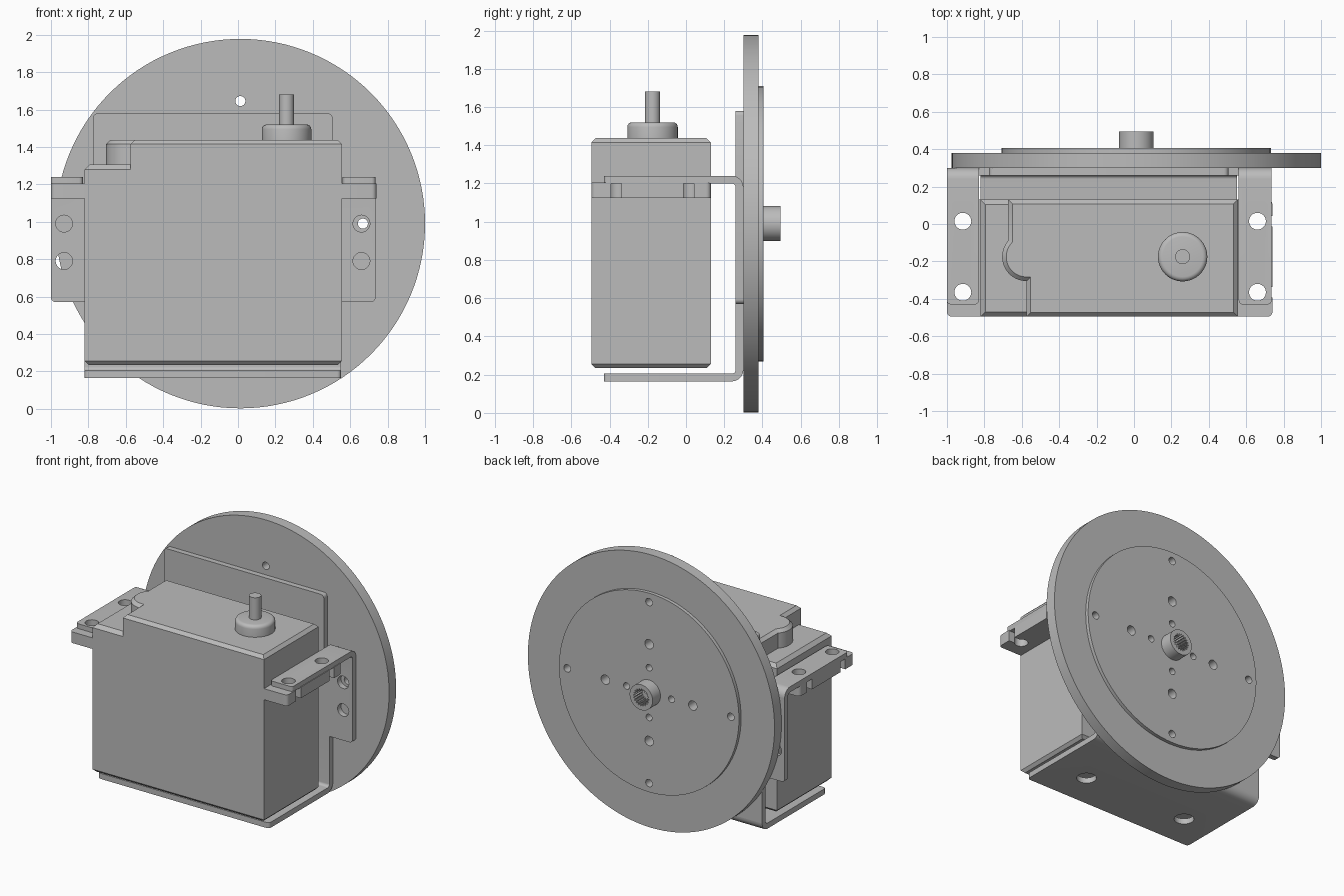
import bpy, bmesh
from math import sin, cos, pi

cube = bpy.data.objects.get("Cube")
if cube:
    bpy.data.objects.remove(cube, do_unlink=True)

grey = bpy.data.materials.new("plain grey")
grey.use_nodes = True
colour = (0.5, 0.5, 0.5, 1)
grey.diffuse_color = colour
grey.node_tree.nodes["Principled BSDF"].inputs["Base Color"].default_value = colour

PLACE = {"x": lambda a, b, h: (h, a, b),
         "y": lambda a, b, h: (a, h, b),
         "z": lambda a, b, h: (a, b, h)}


def arc(cx, cy, r, start, end, n):
    return [(cx + r * cos(start + (end - start) * i / n),
             cy + r * sin(start + (end - start) * i / n)) for i in range(n + 1)]


def circle(cx, cy, r, n=32):
    return arc(cx, cy, r, 0, 2 * pi, n)[:-1]


def rect(a0, a1, b0, b1):
    return [(a0, b0), (a1, b0), (a1, b1), (a0, b1)]


def prism(name, outline, axis, lo, hi, rounded=(), radius=0.025):
    """Extrude a flat outline along an axis, rounding the listed corners."""
    bm = bmesh.new()
    verts = [bm.verts.new(PLACE[axis](a, b, lo)) for a, b in outline]
    bm.faces.new(verts)
    if rounded:
        bmesh.ops.bevel(bm, geom=[verts[i] for i in rounded], offset=radius,
                        segments=5, profile=0.5, affect="VERTICES")
    new = bmesh.ops.extrude_face_region(bm, geom=bm.faces[:])["geom"]
    bmesh.ops.translate(bm, vec=PLACE[axis](0, 0, hi - lo),
                        verts=[v for v in new if isinstance(v, bmesh.types.BMVert)])
    bmesh.ops.recalc_face_normals(bm, faces=bm.faces[:])
    mesh = bpy.data.meshes.new(name)
    bm.to_mesh(mesh)
    bm.free()
    mesh.materials.append(grey)
    obj = bpy.data.objects.new(name, mesh)
    bpy.context.collection.objects.link(obj)
    return obj


def bevel_edges(obj, rule, width, segments=1):
    bm = bmesh.new()
    bm.from_mesh(obj.data)
    edges = [e for e in bm.edges if rule(e.verts[0].co, e.verts[1].co)]
    bmesh.ops.bevel(bm, geom=edges, offset=width, segments=segments,
                    profile=0.5, affect="EDGES")
    bm.to_mesh(obj.data)
    bm.free()
    return obj


def chamfer(obj, axis, level, width, segments=1):
    i = "xyz".index(axis)
    return bevel_edges(obj, lambda p, q: abs(p[i] - level) < 1e-4
                       and abs(q[i] - level) < 1e-4, width, segments)


def combine(obj, others, operation):
    """Apply a boolean with each helper, then discard the helper."""
    for other in others:
        other.hide_render = True
        mod = obj.modifiers.new("shape", "BOOLEAN")
        mod.operation, mod.solver, mod.object = operation, "EXACT", other
        bpy.context.view_layer.objects.active = obj
        bpy.ops.object.modifier_apply(modifier=mod.name)
        bpy.data.objects.remove(other, do_unlink=True)


LEFT, RIGHT = -0.82, 0.555          # motor case sides
FRONT, BACK = -0.495, 0.13
SX, SY = 0.26, -0.175               # output shaft
BX = -0.575                         # round boss on the case top
TAB_X, TAB_Y = (-0.915, 0.66), (0.015, -0.365)

# Motor case with a stepped top and round boss
case = prism("motor_case", rect(LEFT, RIGHT, FRONT, BACK), "z", 0.235, 1.305)
chamfer(case, "z", 1.305, 0.025)
chamfer(case, "z", 0.235, 0.02)
boss = arc(BX, SY, 0.13, 0.77 * pi, 1.5 * pi, 20)
lid = prism("lid", [(RIGHT, FRONT), (RIGHT, BACK), (boss[0][0], BACK)] + boss
            + [(BX, FRONT)], "z", 1.2, 1.437)
chamfer(lid, "z", 1.437, 0.022)
combine(case, [lid], "UNION")

# Mounting tabs with open slots
tabs = []
for side, hx, x0, x1 in (("right", TAB_X[0], -1, LEFT), ("left", TAB_X[1], RIGHT, 0.74)):
    outer = (0, 3) if x0 == -1 else (1, 2)
    tab = prism(side + "_motor_tab", rect(x0, x1, FRONT, BACK), "z", 1.125, 1.205, outer)
    cuts = []
    for hy in TAB_Y:
        ends = (-1.1, hx) if x0 == -1 else (hx, 0.85)
        cuts.append(prism("hole", circle(hx, hy, 0.045), "z", 1.05, 1.3))
        cuts.append(prism("slot", rect(*ends, hy - 0.028, hy + 0.028), "z", 1.05, 1.3))
    combine(tab, cuts, "DIFFERENCE")
    tabs.append(tab)

# Output collar and shaft
collar = chamfer(prism("shaft_collar", circle(SX, SY, 0.132, 48), "z", 1.43, 1.52),
                 "z", 1.52, 0.025, 4)
shaft = prism("output_shaft", circle(SX, SY, 0.04), "z", 1.5, 1.68)

# Sheet bracket: upright plate with wings and relief notches
P0, P1, REACH, BEND = 0.26, 0.30, -0.43, 0.06
plate = prism("bracket", [
    (LEFT, 0.225), (0.55, 0.225), (0.55, 0.57), (0.735, 0.57), (0.735, 1.18),
    (0.56, 1.18), (0.505, 1.18), (0.505, 1.58), (-0.775, 1.58), (-0.775, 1.18),
    (-0.83, 1.18), (-1, 1.18), (-1, 0.57), (LEFT, 0.57)],
    "y", P0, P1, (3, 7, 8, 12))


def flange(name, x0, x1, level, sign):
    """Folded sheet leaving the plate and reaching forward at the given level."""
    inner = BEND - (P1 - P0)
    cy, cz = P1 - BEND, level - sign * BEND
    bend_out = [(cy + BEND * cos(t), cz + sign * BEND * sin(t))
                for t in (pi / 2 * i / 8 for i in range(9))]
    bend_in = [(cy + inner * cos(t), cz + sign * inner * sin(t))
               for t in (pi / 2 * i / 8 for i in range(8, -1, -1))]
    thick = level - sign * (P1 - P0)
    obj = prism(name, bend_out + [(REACH, level), (REACH, thick)] + bend_in, "x", x0, x1)
    return bevel_edges(obj, lambda p, q: p.y < REACH + 0.001 and q.y < REACH + 0.001
                       and abs(p.z - q.z) > 0.02, 0.02, 4)


folds = [flange("base", LEFT, 0.55, 0.165, -1),
         flange("tab", -1, -0.83, 1.24, 1),
         flange("tab", 0.56, 0.735, 1.24, 1)]
combine(plate, folds, "UNION")
holes = [prism("hole", circle(x, y, 0.045), "z", 1.15, 1.3) for x in TAB_X for y in TAB_Y]
holes += [prism("hole", circle(x, z, 0.045), "y", 0.2, 0.4)
          for x in (-0.93, 0.66) for z in (0.79, 0.99)]
holes += [prism("hole", circle(x, SY, 0.065), "z", 0.1, 0.22) for x in (SX, BX)]
combine(plate, holes, "DIFFERENCE")

# Large disc with a raised face and rings of drilled holes
CX, CZ = 0.0125, 0.99
disc = prism("wheel_disc", circle(CX, CZ, 0.9875, 128), "y", 0.30, 0.38)
face = prism("face", circle(CX, CZ, 0.72, 96), "y", 0.34, 0.405)
combine(disc, [face], "UNION")
drills = []
for ring, r in ((0.655, 0.027), (0.35, 0.034), (0.18, 0.024)):
    for i in range(4):
        t = i * pi / 2
        drills.append(prism("drill", circle(CX + ring * cos(t), CZ + ring * sin(t), r, 24),
                            "y", 0.2, 0.5))
combine(disc, drills, "DIFFERENCE")

# Hub with a toothed bore
hub = prism("wheel_hub", circle(CX, CZ, 0.092, 48), "y", 0.39, 0.495)
teeth = 20
bore = [(CX + r * cos(t), CZ + r * sin(t))
        for i in range(teeth * 4)
        for r, t in [(0.062 if i % 4 < 2 else 0.05, 2 * pi * i / (teeth * 4))]]
combine(hub, [prism("bore", bore, "y", 0.41, 0.6)], "DIFFERENCE")

# Smooth the curved walls, keep edges sharp
bpy.ops.object.select_all(action="DESELECT")
for obj in [case, collar, shaft, plate, disc, hub] + tabs:
    obj.select_set(True)
    bpy.context.view_layer.objects.active = obj
bpy.ops.object.shade_smooth_by_angle(angle=0.5)
